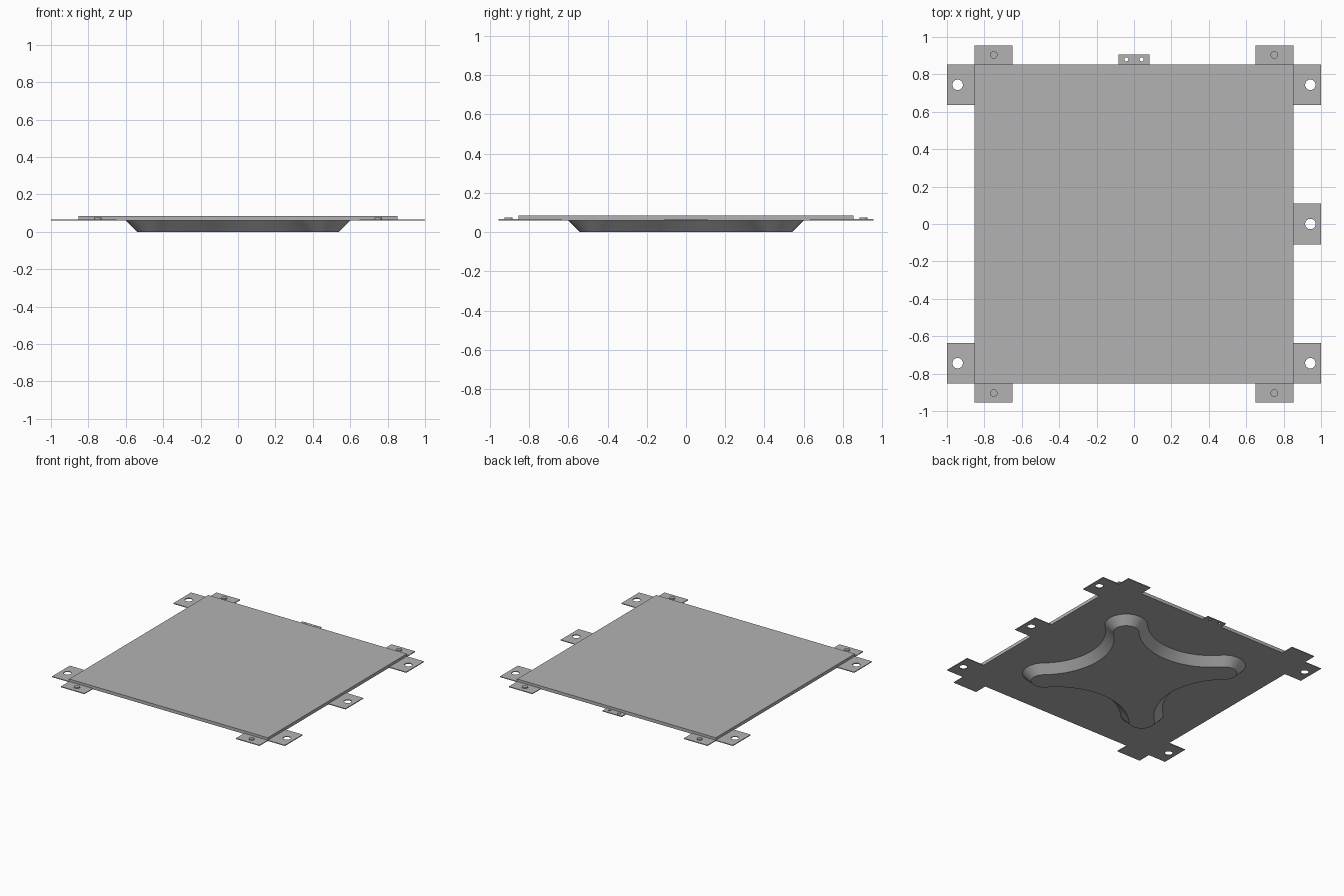
import bpy, bmesh, math
from mathutils import Vector

cube = bpy.data.objects.get("Cube")
if cube:
    bpy.data.objects.remove(cube, do_unlink=True)

# One plain metal colour
metal = bpy.data.materials.new("grey metal")
metal.use_nodes = True
GREY = (0.45, 0.45, 0.45, 1)
metal.diffuse_color = GREY
metal.node_tree.nodes["Principled BSDF"].inputs["Base Color"].default_value = GREY

BASE, TAB_TOP, TOP = 0.06, 0.066, 0.085   # heights
HX, HY = 0.853, 0.853                     # half size of the slab
OUT_X, OUT_Y = 1.0, 0.955                 # reach of the tabs


def finish(bm, name, smooth=False):
    bmesh.ops.recalc_face_normals(bm, faces=bm.faces)
    mesh = bpy.data.meshes.new(name)
    bm.to_mesh(mesh)
    bm.free()
    mesh.materials.append(metal)
    ob = bpy.data.objects.new(name, mesh)
    bpy.context.collection.objects.link(ob)
    if smooth:
        bpy.ops.object.select_all(action='DESELECT')
        ob.select_set(True)
        bpy.context.view_layer.objects.active = ob
        bpy.ops.object.shade_smooth_by_angle(angle=math.radians(30))
    return ob


def circle(x, y, r, n=32):
    return [(x + r * math.cos(math.tau * i / n), y + r * math.sin(math.tau * i / n))
            for i in range(n)]


def plate(name, x0, x1, y0, y1, z0, z1, holes=()):
    """Flat rectangular plate with round through holes (x, y, radius)."""
    bm = bmesh.new()
    loops = [[(x0, y0), (x1, y0), (x1, y1), (x0, y1)]] + [circle(*h) for h in holes]
    edges = []
    for loop in loops:
        vs = [bm.verts.new((x, y, z0)) for x, y in loop]
        edges += [bm.edges.new((vs[i - 1], vs[i])) for i in range(len(vs))]
    bmesh.ops.triangle_fill(bm, use_beauty=True, use_dissolve=False, edges=edges,
                            normal=(0, 0, 1))
    ext = bmesh.ops.extrude_face_region(bm, geom=bm.faces[:], use_keep_orig=True)
    verts = [g for g in ext["geom"] if isinstance(g, bmesh.types.BMVert)]
    bmesh.ops.translate(bm, verts=verts, vec=(0, 0, z1 - z0))
    return finish(bm, name, smooth=bool(holes))


# Main slab
plate("slab", -HX, HX, -HY, HY, BASE, TOP)

# Side tabs with bolt holes: four at the corners, one mid left
TAB = 0.218
for sx, yc in ((1, 1), (1, 0), (1, -1), (-1, 1), (-1, -1)):
    y = yc * (HY - TAB / 2)
    xs = sorted((sx * HX, sx * OUT_X))
    side = "left" if sx > 0 else "right"
    place = {1: "back", 0: "middle", -1: "front"}[yc]
    plate(f"{side}_{place}_tab", *xs, y - TAB / 2, y + TAB / 2, BASE, TAB_TOP,
          [(sx * 0.943, y, 0.028)])

# Front and back tabs with short studs
for sy, place in ((1, "back"), (-1, "front")):
    for sx, side in ((1, "left"), (-1, "right")):
        xs = sorted((sx * 0.65, sx * HX))
        ys = sorted((sy * HY, sy * OUT_Y))
        plate(f"{place}_{side}_stud_tab", *xs, *ys, BASE, TAB_TOP)
        bm = bmesh.new()
        bmesh.ops.create_cone(bm, cap_ends=True, segments=32, radius1=0.02, radius2=0.02,
                              depth=0.01)
        stud = finish(bm, f"{place}_{side}_stud", smooth=True)
        stud.location = (sx * 0.75, sy * 0.904, TAB_TOP + 0.004)

# Small two-hole bracket at the back
plate("back_bracket", -0.083, 0.083, HY, 0.907, BASE, TAB_TOP,
      [(s * 0.041, 0.88, 0.011) for s in (-1, 1)])


def star_outline(r, tip=0.45, arc_x=0.85, n_cap=20, n_arc=28):
    """Four round-tipped diagonal arms joined by tangent concave arcs."""
    reach = math.hypot(arc_x - tip, tip)
    ang = math.atan2(-tip, arc_x - tip)      # cap centre towards arc centre
    big = reach - r
    quarter = []
    for i in range(n_arc):                   # concave arc on the +x side
        a = math.pi - ang * (2 * i / n_arc - 1) * -1
        quarter.append(Vector((arc_x + big * math.cos(a), -big * math.sin(a))))
    quarter.sort(key=lambda p: p.y)
    end = math.pi / 2 - ang                  # same angle mirrored on the diagonal
    for i in range(n_cap + 1):               # rounded tip of the arm
        a = ang + (end - ang) * i / n_cap
        quarter.append(Vector((tip + r * math.cos(a), tip + r * math.sin(a))))
    points = []
    for k in range(4):
        c, s = math.cos(k * math.pi / 2), math.sin(k * math.pi / 2)
        points += [(c * p.x - s * p.y, s * p.x + c * p.y) for p in quarter]
    clean = []
    for p in points:                         # drop doubled tangent points
        if not clean or math.dist(p, clean[-1]) > 1e-4:
            clean.append(p)
    if math.dist(clean[0], clean[-1]) < 1e-4:
        clean.pop()
    return clean


# Star-shaped pan pressed out of the underside, with sloping walls
bm = bmesh.new()
upper = [bm.verts.new((x, y, BASE)) for x, y in star_outline(0.15)]
lower = [bm.verts.new((x, y, 0)) for x, y in star_outline(0.09)]
for i in range(len(upper)):
    bm.faces.new((upper[i - 1], upper[i], lower[i], lower[i - 1]))
bm.faces.new(lower)
finish(bm, "star_pan", smooth=True)
